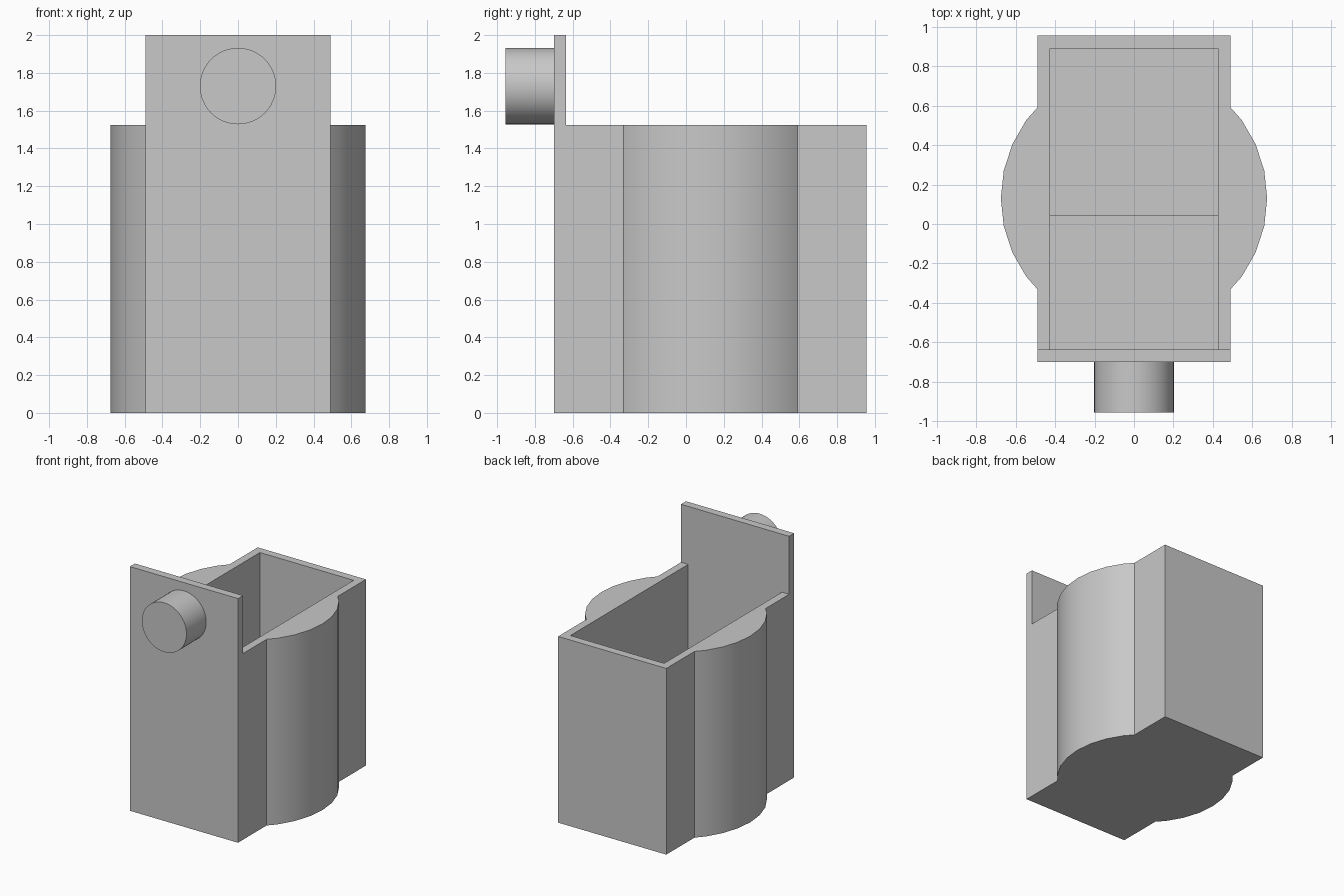
import bpy
import bmesh
from math import sin, cos, radians
from mathutils import Vector

cube = bpy.data.objects.get("Cube")
if cube:
    bpy.data.objects.remove(cube, do_unlink=True)

grey = bpy.data.materials.new("plain grey")
grey.use_nodes = True
colour = (0.58, 0.58, 0.58, 1)
grey.diffuse_color = colour
grey.node_tree.nodes["Principled BSDF"].inputs["Base Color"].default_value = colour

HALF, WALL = 0.49, 0.065
FRONT, BACK = -0.70, 0.955
RIM, TOP = 1.525, 2.0
INNER = FRONT + WALL


def prism(name, points, direction):
    """Extrude a closed outline along a direction."""
    bm = bmesh.new()
    face = bm.faces.new([bm.verts.new(p) for p in points])
    new = bmesh.ops.extrude_face_region(bm, geom=[face])["geom"]
    verts = [v for v in new if isinstance(v, bmesh.types.BMVert)]
    bmesh.ops.translate(bm, verts=verts, vec=Vector(direction))
    bmesh.ops.recalc_face_normals(bm, faces=bm.faces)
    mesh = bpy.data.meshes.new(name)
    bm.to_mesh(mesh)
    bm.free()
    mesh.materials.append(grey)
    obj = bpy.data.objects.new(name, mesh)
    bpy.context.collection.objects.link(obj)
    return obj


def smooth(obj):
    bpy.ops.object.select_all(action="DESELECT")
    obj.select_set(True)
    bpy.context.view_layer.objects.active = obj
    bpy.ops.object.shade_smooth_by_angle(angle=radians(30))


# Container outline: a box with a round bulge on each side
CENTRE, RADIUS, MEET = 0.13, 0.675, 0.46
side = [(HALF, INNER), (HALF, CENTRE - MEET)]
side += [(RADIUS * cos(radians(a)), CENTRE + RADIUS * sin(radians(a)))
         for a in range(-36, 37, 12)]
side += [(HALF, CENTRE + MEET), (HALF, BACK)]
outline = side + [(-x, y) for x, y in reversed(side)]
container = prism("container", [(x, y, 0) for x, y in outline], (0, 0, RIM))

# Hollow inside, with a stepped floor
inside, ledge, step_y = HALF - WALL, 0.3, 0.045
profile = [(INNER - 0.05, ledge), (step_y, ledge), (step_y, WALL),
           (BACK - WALL, WALL), (BACK - WALL, RIM + 0.1), (INNER - 0.05, RIM + 0.1)]
cutter = prism("cavity_cutter", [(-inside, y, z) for y, z in profile],
               (2 * inside, 0, 0))
cutter.hide_render = True
cut = container.modifiers.new("cavity", "BOOLEAN")
cut.operation = "DIFFERENCE"
cut.solver = "EXACT"
cut.object = cutter
bpy.context.view_layer.objects.active = container
bpy.ops.object.modifier_apply(modifier=cut.name)
bpy.data.objects.remove(cutter, do_unlink=True)
smooth(container)

# Tall front plate closing the container
prism("front_plate", [(-HALF, FRONT, 0), (HALF, FRONT, 0),
                      (HALF, FRONT, TOP), (-HALF, FRONT, TOP)], (0, WALL, 0))

# Round peg on the plate
PEG_END, PEG_Z, PEG_R, SIDES = -0.955, 1.73, 0.202, 48
ring = [radians(360 * i / SIDES) for i in range(SIDES)]
peg = prism("peg", [(PEG_R * cos(a), PEG_END, PEG_Z + PEG_R * sin(a)) for a in ring],
            (0, FRONT - PEG_END, 0))
smooth(peg)
